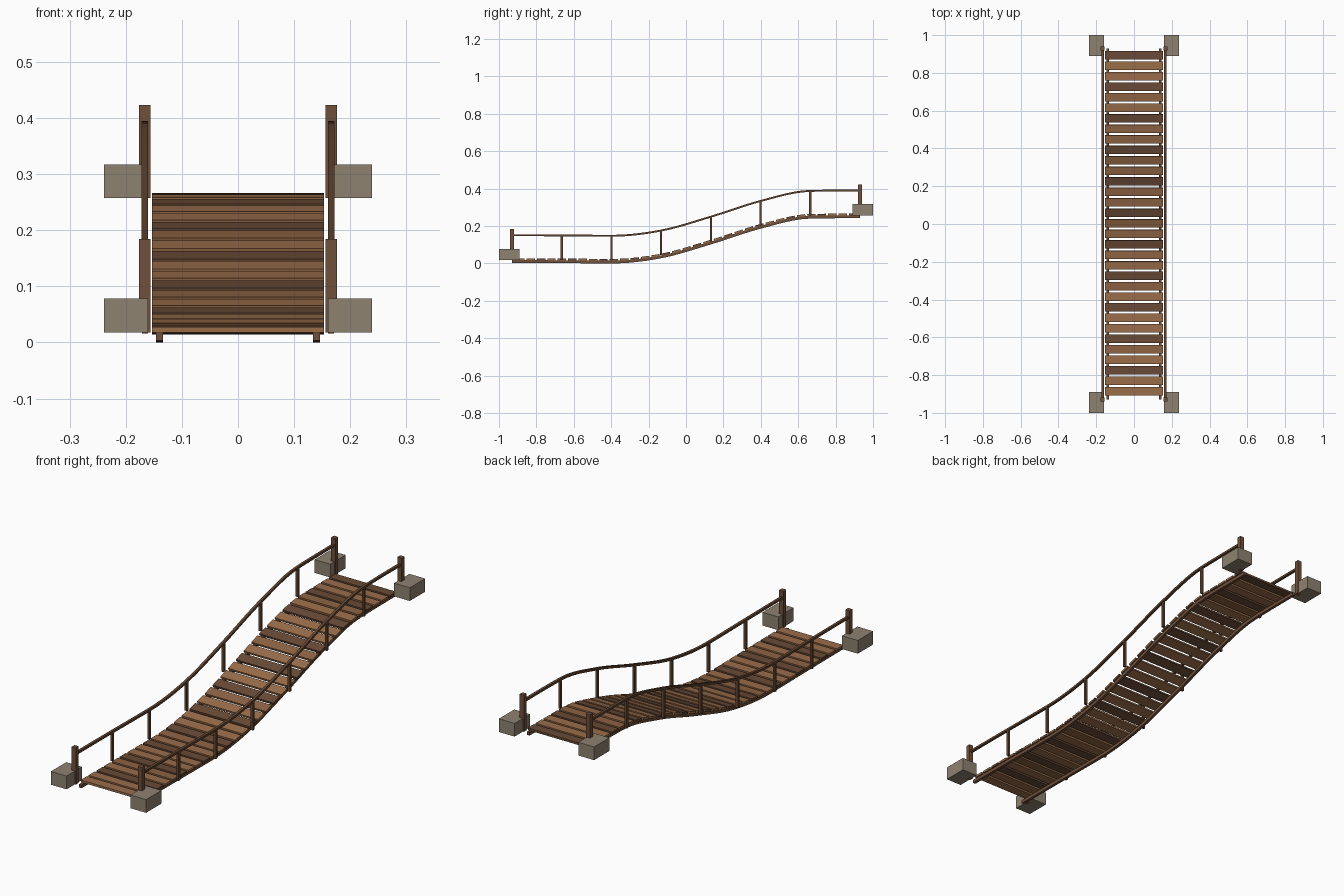
import bpy, bmesh, math
from mathutils import Matrix, Vector

if "Cube" in bpy.data.objects:
    bpy.data.objects.remove(bpy.data.objects["Cube"])

def lin(c):
    return c / 12.92 if c <= 0.04045 else ((c + 0.055) / 1.055) ** 2.4

def mat(name, hexcol):
    m = bpy.data.materials.new(name)
    m.diffuse_color = [lin(int(hexcol[i:i + 2], 16) / 255) for i in (0, 2, 4)] + [1]
    m.use_nodes = True
    m.node_tree.nodes["Principled BSDF"].inputs["Base Color"].default_value = m.diffuse_color
    return m

LIGHT = mat("light plank wood", "9A6D4A")
MID = mat("mid plank wood", "8C6343")
DARK = mat("dark plank wood", "694A36")
POST = mat("post wood", "70503A")
RAIL = mat("rail wood", "634631")
STONE = mat("stone", "8E8271")

# Height profile of the bridge, sampled at the eight post stations
END = 0.93
STEP = 2 * END / 7
H = [0.003, 0.002, 0.0, 0.028, 0.102, 0.186, 0.240, 0.242]
D = [b - a for a, b in zip(H, H[1:])]
T = [0.0] + [0 if a * b <= 0 else max(-3 * min(abs(a), abs(b)), min(3 * min(abs(a), abs(b)), (a + b) / 2))
             for a, b in zip(D, D[1:])] + [0.0]

def height(y):
    u = min(max((y + END) / STEP, 0), 6.99999)
    i = int(u)
    t = u - i
    return (H[i] * (2 * t**3 - 3 * t**2 + 1) + T[i] * (t**3 - 2 * t**2 + t)
            + H[i + 1] * (3 * t**2 - 2 * t**3) + T[i + 1] * (t**3 - t**2))

def slope(y):
    return math.atan2(height(y + 0.005) - height(y - 0.005), 0.01)

def finish(name, bm, material):
    me = bpy.data.meshes.new(name)
    bmesh.ops.recalc_face_normals(bm, faces=bm.faces)
    bm.to_mesh(me)
    bm.free()
    me.materials.append(material)
    ob = bpy.data.objects.new(name, me)
    bpy.context.collection.objects.link(ob)
    return ob

def box(name, centre, size, material, tilt=0.0):
    bm = bmesh.new()
    bmesh.ops.create_cube(bm, size=1, matrix=Matrix.Translation(Vector(centre))
                          @ Matrix.Rotation(tilt, 4, 'X') @ Matrix.Diagonal((*size, 1)))
    return finish(name, bm, material)

def beam(name, x, z, w, h, material, n=42):
    """Rectangular bar following the bridge profile."""
    bm = bmesh.new()
    rings = []
    for k in range(n + 1):
        y = -END + 2 * END * k / n
        a = slope(y)
        rings.append([bm.verts.new((x + sx * w / 2, y - sz * h / 2 * math.sin(a),
                                    z + height(y) + sz * h / 2 * math.cos(a)))
                      for sx, sz in ((-1, -1), (1, -1), (1, 1), (-1, 1))])
    for a, b in zip(rings, rings[1:]):
        for j in range(4):
            bm.faces.new((a[j], a[(j + 1) % 4], b[(j + 1) % 4], b[j]))
    bm.faces.new(rings[0])
    bm.faces.new(rings[-1])
    return finish(name, bm, material)

# Deck planks, every third one dark
for i in range(33):
    y = -0.886 + i * 0.0556
    box(f"plank_{i + 1}", (0, y, height(y) + 0.0195), (0.306, 0.045, 0.010),
        (LIGHT, LIGHT if i % 2 else MID, DARK)[i % 3], slope(y))

for side, s in (("left", -1), ("right", 1)):
    # Stringers below the deck and handrails above
    beam(f"stringer_{side}", s * 0.14, 0.0075, 0.013, 0.015, POST)
    beam(f"handrail_{side}", s * 0.166, 0.148, 0.012, 0.010, RAIL)
    # Thin uprights
    for k in range(1, 7):
        y = -END + k * STEP
        lo, hi = height(y) + 0.016, height(y) + 0.148
        box(f"baluster_{side}_{k}", (s * 0.166, y, (lo + hi) / 2), (0.011, 0.011, hi - lo), RAIL)
    # End posts and stone anchor blocks
    for end, e, z in (("front", -1, 0.0), ("back", 1, 0.239)):
        box(f"post_{end}_{side}", (s * 0.166, e * 0.93, z + 0.101), (0.021, 0.021, 0.166), POST)
        box(f"stone_block_{end}_{side}", (s * 0.1995, e * 0.945, z + 0.048), (0.079, 0.11, 0.060), STONE)
